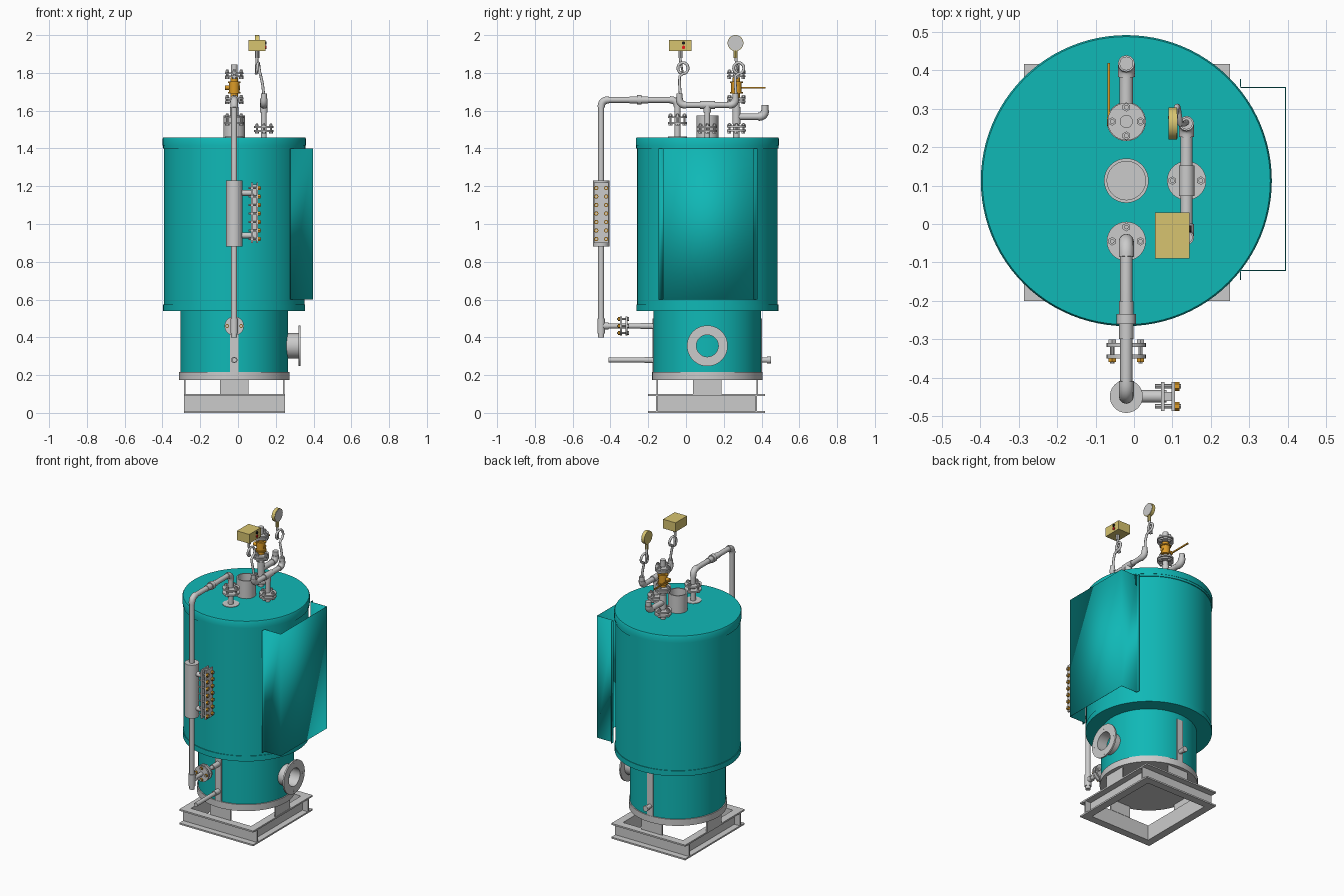
import bpy, bmesh, math
from mathutils import Vector, Matrix

if "Cube" in bpy.data.objects:
    bpy.data.objects.remove(bpy.data.objects["Cube"])

def material(name, rgb):
    m = bpy.data.materials.new(name)
    m.diffuse_color = (*rgb, 1)
    m.use_nodes = True
    m.node_tree.nodes["Principled BSDF"].inputs["Base Color"].default_value = m.diffuse_color
    return m

TEAL = material("teal_paint", (0.005, 0.48, 0.47))
BRASS = material("brass", (0.72, 0.33, 0.02))
GOLD = material("pale_gold", (0.68, 0.55, 0.16))
RED = material("red", (0.8, 0.01, 0.01))
BLACK = material("black", (0.01, 0.01, 0.01))
CX, CY = -0.02, 0.113

def finish(name, bm, mat=None):
    me = bpy.data.meshes.new(name)
    bmesh.ops.recalc_face_normals(bm, faces=bm.faces)
    bm.to_mesh(me)
    bm.free()
    ob = bpy.data.objects.new(name, me)
    bpy.context.collection.objects.link(ob)
    if mat:
        me.materials.append(mat)
    bpy.ops.object.select_all(action='DESELECT')
    ob.select_set(True)
    bpy.context.view_layer.objects.active = ob
    bpy.ops.object.shade_smooth_by_angle(angle=math.radians(35))
    return ob

def turn(axis):
    return Vector((0, 0, 1)).rotation_difference(Vector(axis)).to_matrix().to_4x4()

def cyls(name, parts, mat=None, n=24):
    """One object from cylinders given as (start, end, radius)."""
    bm = bmesh.new()
    for a, b, r in parts:
        a, b = Vector(a), Vector(b)
        bmesh.ops.create_cone(bm, cap_ends=True, segments=n, radius1=r, radius2=r, depth=(b - a).length,
                              matrix=Matrix.Translation((a + b) / 2) @ turn(b - a))
    return finish(name, bm, mat)

def boxes(name, parts, mat=None):
    """One object from boxes given as (min corner, max corner)."""
    bm = bmesh.new()
    for a, b in parts:
        a, b = Vector(a), Vector(b)
        bmesh.ops.create_cube(bm, size=1, matrix=Matrix.Translation((a + b) / 2) @ Matrix.Diagonal((*(b - a), 1)))
    return finish(name, bm, mat)

def lathe(name, profile, base, axis=(0, 0, 1), mat=None, n=64):
    bm = bmesh.new()
    vs = [bm.verts.new((r, 0, z)) for r, z in profile]
    es = [bm.edges.new(p) for p in zip(vs, vs[1:])]
    bmesh.ops.spin(bm, geom=vs + es, axis=(0, 0, 1), cent=(0, 0, 0), angle=math.tau, steps=n)
    bmesh.ops.remove_doubles(bm, verts=bm.verts, dist=1e-5)
    bm.transform(Matrix.Translation(base) @ turn(axis))
    return finish(name, bm, mat)

def sweep(name, pts, r, mat=None):
    cu = bpy.data.curves.new(name, 'CURVE')
    cu.dimensions = '3D'
    cu.bevel_depth, cu.bevel_resolution, cu.use_fill_caps = r, 4, True
    sp = cu.splines.new('POLY')
    sp.points.add(len(pts) - 1)
    for p, q in zip(sp.points, pts):
        p.co = (*q, 1)
    ob = bpy.data.objects.new(name, cu)
    bpy.context.collection.objects.link(ob)
    bpy.ops.object.select_all(action='DESELECT')
    ob.select_set(True)
    bpy.context.view_layer.objects.active = ob
    bpy.ops.object.convert(target='MESH')
    bpy.ops.object.shade_smooth_by_angle(angle=math.radians(35))

def pipe(name, pts, r, bend=0.04):
    """Pipe run with rounded corners and a thicker elbow at each."""
    pts = [Vector(p) for p in pts]
    path = [pts[0]]
    for i, (a, p, b) in enumerate(zip(pts, pts[1:], pts[2:])):
        s, e = p + (a - p).normalized() * bend, p + (b - p).normalized() * bend
        arc = [s.lerp(p, t / 8).lerp(p.lerp(e, t / 8), t / 8) for t in range(9)]
        sweep(f"{name}_elbow_{i + 1}", arc, r * 1.22)
        path += arc
    sweep(name, path + [pts[-1]], r)

def flange(name, c, axis=(0, 0, 1), r=0.051, gap=0.02, nuts=None):
    """Pair of discs with four bolts and hex nuts."""
    c, m, a = Vector(c), turn(axis), Vector(axis)
    cyls(name, [(c + a * (s * gap / 2), c + a * (s * (gap / 2 + 0.01)), r) for s in (-1, 1)], n=32)
    ring = [c + m @ Vector((0.037 * math.cos(k * math.pi / 2), 0.037 * math.sin(k * math.pi / 2), 0)) for k in range(4)]
    h = gap / 2 + 0.01
    cyls(name + "_bolts", [(p - a * (h + .004), p + a * (h + 0.014), 0.006) for p in ring], n=10)
    for s in (-1, 1):
        cyls(name + ("_nuts" if s > 0 else "_heads"), [(p + a * s * h, p + a * s * (h + 0.009), 0.011) for p in ring],
             nuts if s > 0 else None, 6)

# Vessel shells
lathe("main_shell", [(0, .54), (.376, .54), (.376, .575), (.372, .575), (.372, 1.405), (0, 1.405)], (CX, CY, 0), mat=TEAL, n=96)
lathe("top_lid", [(0, 1.40), (.377, 1.40), (.377, 1.415), (.379, 1.415), (.379, 1.452), (.375, 1.459), (0, 1.459)],
      (CX, CY, 0), mat=TEAL, n=96)
lathe("lower_shell", [(0, .2), (.285, .2), (.285, .55), (0, .55)], (CX, CY, 0), mat=TEAL, n=96)
cyls("base_ring", [((CX, CY, .175), (CX, CY, .217), .292)], n=96)

# Channel frame: four channels opening outward
x0, x1, y0, y1, w, t = -.286, .25, -.2, .417, .05, .01
boxes("frame_webs", [((x0, y0 + w - t, 0), (x1, y0 + w, .1)), ((x0, y1 - w, 0), (x1, y1 - w + t, .1)),
                     ((x0 + w - t, y0 + w, 0), (x0 + w, y1 - w, .1)), ((x1 - w, y0 + w, 0), (x1 - w + t, y1 - w, .1))])
boxes("frame_flanges", [f for z in (0, .1 - t) for f in (
    ((x0, y0, z), (x1, y0 + w, z + t)), ((x0, y1 - w, z), (x1, y1, z + t)),
    ((x0, y0 + w, z), (x0 + w, y1 - w, z + t)), ((x1 - w, y0 + w, z), (x1, y1 - w, z + t)))])
# Support plates
boxes("support_plates", [((CX - .075, CY + s * .265 - .004, .1), (CX + .075, CY + s * .265 + .004, .177)) for s in (-1, 1)]
      + [((CX + s * .262 - .004, CY - .075, .1), (CX + s * .262 + .004, CY + .075, .177)) for s in (-1, 1)])

# Open cabinet cover on the right side
bm = bmesh.new()
prof = [(.279, -.146), (.279, -.122), (.396, -.122), (.396, .357), (.279, .357), (.279, .378)]
rows = [[bm.verts.new((x, y, z)) for x, y in prof] for z in (.6, 1.4)]
for i in range(5):
    bm.faces.new((rows[0][i], rows[0][i + 1], rows[1][i + 1], rows[1][i]))
cover = finish("side_cover", bm, TEAL)
cover.modifiers.new("sheet", 'SOLIDIFY').thickness = 0.003

# Burner port: hollow neck with a drilled flange
lathe("burner_port", [(0, .25), (.058, .25), (.058, .35), (.108, .35), (.108, .34), (.067, .34), (.067, .24)],
      (CX, CY, .355), (1, 0, 0))
cyls("burner_port_bolt_holes", [((.325, CY + .088 * math.cos(a), .355 + .088 * math.sin(a)),
                                 (.331, CY + .088 * math.cos(a), .355 + .088 * math.sin(a)), .009)
                                for a in (0, math.pi / 2, math.pi, -math.pi / 2)], n=16)

# Flue stub on the lid
lathe("flue_stub", [(.058, 1.45), (.058, 1.575), (.05, 1.575), (.05, 1.47), (0, 1.47)], (CX, CY, 0), n=48)

# Drain strips and stubs
boxes("drain_strips", [((CX - .022, CY + s * .284 - .006, .217), (CX + .022, CY + s * .284 + .006, .5)) for s in (-1, 1)])
cyls("front_drain", [((CX, -.41, .28), (CX, -.1, .28), .013), ((CX, -.22, .28), (CX, -.16, .28), .017)])
cyls("rear_drain", [((CX, .3, .28), (CX, .45, .28), .014), ((CX, .43, .28), (CX, .45, .28), .018)])

# Water column and its piping
FY, WY = -.045, -.449
cyls("front_nozzle", [((CX, FY, 1.45), (CX, FY, 1.62), .016)])
cyls("front_nozzle_pad", [((CX, FY, 1.455), (CX, FY, 1.462), .05)], n=32)
flange("front_nozzle_flange", (CX, FY, 1.55))
pipe("column_upper_pipe", [(CX, FY, 1.56), (CX, FY, 1.657), (CX, WY, 1.657), (CX, WY, 1.2)], .016)
cyls("pipe_union", [((CX, -.30, 1.657), (CX, -.2, 1.657), .019), ((CX, -.26, 1.657), (CX, -.235, 1.657), .025)], n=12)
cyls("water_column", [((CX, WY, .88), (CX, WY, 1.23), .043)], n=40)
cyls("column_lower_pipe", [((CX, WY, .4), (CX, WY, .9), .016), ((CX, WY, .42), (CX, WY, .5), .02)])
cyls("column_return_pipe", [((CX, WY, .46), (CX, -.15, .46), .013), ((CX, WY, .46), (CX, -.41, .46), .018),
                            ((CX, -.24, .46), (CX, -.16, .46), .017)])
flange("return_flange", (CX, -.33, .46), (0, -1, 0), nuts=BRASS)

# Sight glass with brass bolts
cyls("sight_glass_nozzles", [((0, WY, z), (.085, WY, z), .016) for z in (.94, 1.165)])
boxes("sight_glass_plates", [((.07, WY - .038, .9), (.079, WY + .038, 1.22)), ((.098, WY - .038, .9), (.107, WY + .038, 1.22)),
                             ((.079, WY - .012, .91), (.098, WY + .012, 1.21))])
spots = [(WY + s * .026, .92 + i * .045) for i in range(7) for s in (-1, 1)]
cyls("sight_glass_bolts", [((.055, y, z), (.122, y, z), .006) for y, z in spots], n=8)
cyls("sight_glass_nuts", [((.107, y, z), (.119, y, z), .012) for y, z in spots], BRASS, 6)

# Steam outlet: tee, valve and lever
SY = .267
cyls("steam_outlet", [((CX, SY, 1.45), (CX, SY, 1.845), .017), ((CX, SY, 1.53), (CX, SY, 1.62), .022)])
flange("steam_lower_flange", (CX, SY, 1.505), gap=.012)
flange("steam_middle_flange", (CX, SY, 1.657), gap=.006, r=.049)
flange("steam_upper_flange", (CX, SY, 1.79), gap=.006, r=.049)
pipe("relief_elbow", [(CX, SY, 1.568), (CX, .418, 1.568), (CX, .418, 1.63)], .018, .035)
cyls("valve_body", [((CX, SY, 1.67), (CX, SY, 1.775), .02), ((CX, SY, 1.695), (CX, SY, 1.75), .028),
                    ((CX - .05, SY, 1.722), (CX + .03, SY, 1.722), .012)]
     + [((CX, SY, z), (CX, SY, z + .008), .034) for z in (1.69, 1.747)], BRASS)
boxes("valve_lever", [((-.069, SY - .01, 1.717), (-.062, .42, 1.726))], BRASS)

# Instrument manifold
MX = .137
cyls("manifold_riser", [((MX, CY, 1.45), (MX, CY, 1.63), .015), ((MX, CY, 1.59), (MX, CY, 1.63), .02),
                        ((MX, CY - .04, 1.63), (MX, CY + .04, 1.63), .02)])
flange("manifold_flange", (MX, CY, 1.503), gap=.01)
pipe("manifold", [(MX, -.035, 1.69), (MX, -.035, 1.63), (MX, .262, 1.63), (MX, .262, 1.69)], .016, .035)

# Looped siphons leading to each instrument
for name, y in (("switch_siphon", -.03), ("gauge_siphon", .265)):
    loop = [(.118 - .022 * k / 20, y + .012 + .027 * math.sin(math.tau * k / 20 - math.pi / 2 - .4) + .008,
             1.825 - .029 * math.cos(math.tau * k / 20)) for k in range(25)]
    loop = [(x, y + .014 + .027 * math.sin(math.tau * k / 20), z) for k, (x, _, z) in enumerate(loop)]
    sweep(name, [(MX, y, 1.68), (.13, y - .004, 1.74), (.121, y - .004, 1.782)] + loop[:21]
          + [(.1, y, 1.865), (.102, y, 1.93)], .0075)
cyls("gauge_stem", [((.102, .262, 1.88), (.102, .262, 1.92), .011)], GOLD, 8)
cyls("switch_stem", [((.102, -.03, 1.88), (.102, -.03, 1.92), .011)], None, 8)

# Pressure gauge and pressure switch
cyls("gauge_case", [((.09, .262, 1.958), (.112, .262, 1.958), .042)], GOLD, 40)
cyls("gauge_face", [((.111, .262, 1.958), (.1135, .262, 1.958), .039)], None, 40)
boxes("switch_box", [((.055, -.09, 1.915), (.145, .03, 1.975))], GOLD)
cyls("switch_red_button", [((.14, -.013, 1.935), (.15, -.013, 1.935), .009)], RED)
cyls("switch_black_button", [((.14, -.013, 1.958), (.15, -.013, 1.958), .009)], BLACK)
